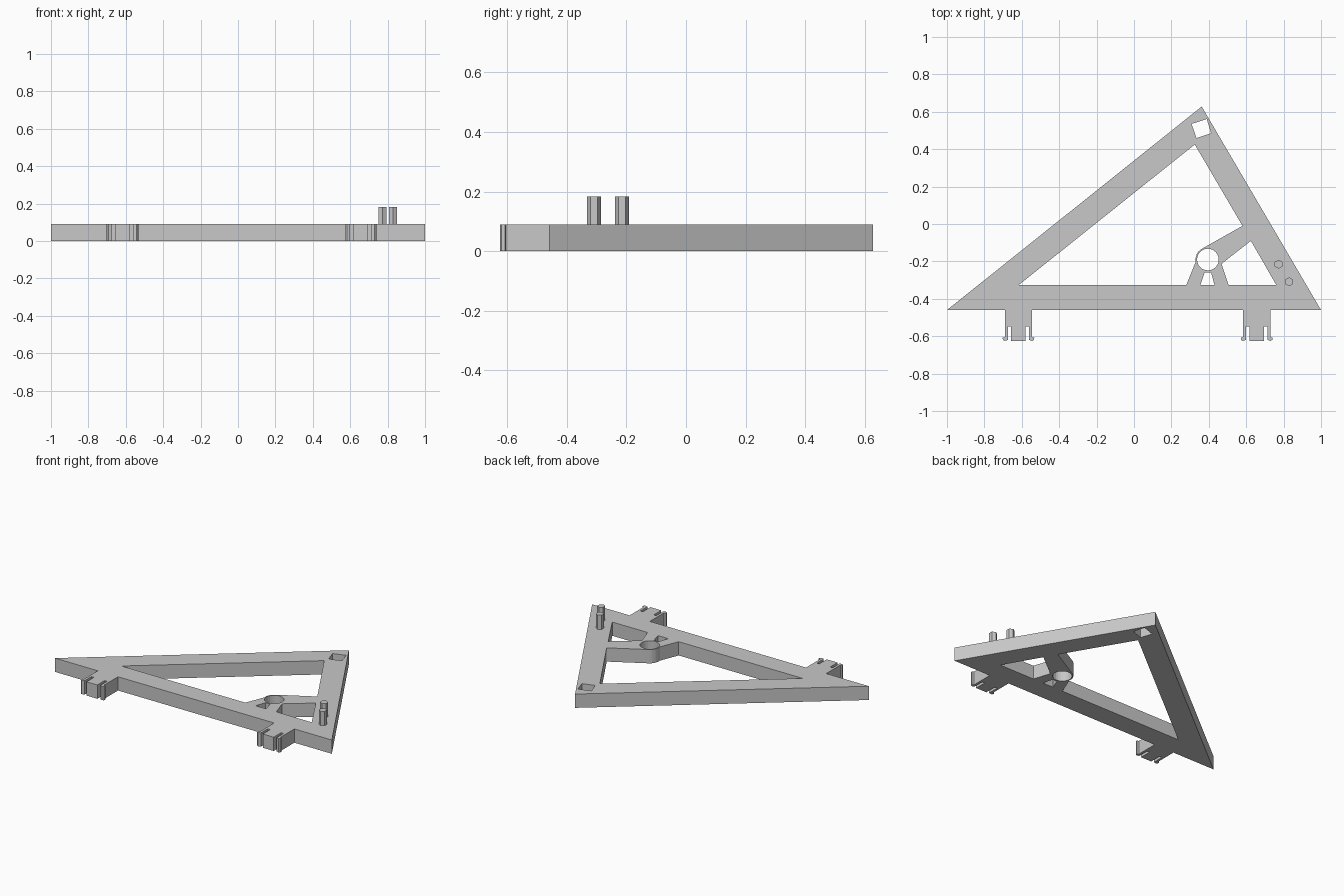
import bpy, bmesh
from math import sin, cos, radians

if "Cube" in bpy.data.objects:
    bpy.data.objects.remove(bpy.data.objects["Cube"], do_unlink=True)

THICK = 0.09
PIN_TOP = 0.183
BASE_Y = -0.46
HUB = (0.395, -0.19)

grey = bpy.data.materials.new("plain grey")
grey.use_nodes = True
colour = (0.58, 0.58, 0.58, 1)
grey.diffuse_color = colour
grey.node_tree.nodes["Principled BSDF"].inputs["Base Color"].default_value = colour


def arc(centre, radius, start, end, steps):
    """Points along an arc, angles in degrees."""
    angles = [radians(start + (end - start) * i / steps) for i in range(steps + 1)]
    return [(centre[0] + radius * cos(a), centre[1] + radius * sin(a)) for a in angles]


def plate(name, outlines, bottom, top):
    """Extrude closed outlines; inner outlines become holes."""
    curve = bpy.data.curves.new(name + "_profile", "CURVE")
    curve.dimensions = "2D"
    curve.fill_mode = "BOTH"
    curve.extrude = (top - bottom) / 2
    for points in outlines:
        spline = curve.splines.new("POLY")
        spline.points.add(len(points) - 1)
        for target, (x, y) in zip(spline.points, points):
            target.co = (x, y, 0, 1)
        spline.use_cyclic_u = True
    temp = bpy.data.objects.new(name + "_profile", curve)
    bpy.context.collection.objects.link(temp)
    graph = bpy.context.evaluated_depsgraph_get()
    mesh = bpy.data.meshes.new_from_object(temp.evaluated_get(graph))
    bpy.data.objects.remove(temp, do_unlink=True)
    bm = bmesh.new()
    bm.from_mesh(mesh)
    bmesh.ops.remove_doubles(bm, verts=bm.verts, dist=0.0001)
    bmesh.ops.recalc_face_normals(bm, faces=bm.faces)
    for face in bm.faces:
        face.smooth = False
    bm.to_mesh(mesh)
    bm.free()
    mesh.materials.clear()
    mesh.materials.append(grey)
    obj = bpy.data.objects.new(name, mesh)
    obj.location.z = (top + bottom) / 2
    bpy.context.collection.objects.link(obj)
    return obj


def clip(cx):
    """Snap clip outline: tongue between two hooked prongs, left to right."""
    half = [(0.073, BASE_Y), (0.073, -0.605), (0.085, -0.608), (0.083, -0.62),
            (0.074, -0.625), (0.057, -0.62), (0.057, -0.548), (0.039, -0.548),
            (0.039, -0.625)]
    return [(cx - x, y) for x, y in half] + [(cx + x, y) for x, y in reversed(half)]


# Triangular frame with both clips in its outer outline
outer = [(-1, BASE_Y)] + clip(-0.618) + clip(0.656) + [(1, BASE_Y), (0.362, 0.628)]

# Openings: main window, corner window, gap under the hub, hub bore, square socket
main_window = ([(-0.615, -0.325), (0.325, 0.425), (0.58, -0.01)]
               + arc(HUB, 0.066, 120, 190, 4) + [(0.28, -0.325)])
corner_window = [(0.625, -0.09), (0.468, -0.213), (0.505, -0.325), (0.76, -0.325)]
hub_gap = [(0.355, -0.325), (0.378, -0.258), (0.412, -0.258), (0.43, -0.325)]
hub_bore = arc(HUB, 0.058, 0, 345, 23)
socket = [(0.308, 0.535), (0.389, 0.561), (0.412, 0.485), (0.334, 0.459)]
plate("triangle_frame",
      [outer, main_window, corner_window, hub_gap, hub_bore, socket], 0, THICK)

# Two hexagonal pins on the right-hand bar
for name, centre in (("upper_pin", (0.773, -0.215)), ("lower_pin", (0.829, -0.309))):
    plate(name, [arc(centre, 0.024, 30, 330, 5)], THICK - 0.01, PIN_TOP)
